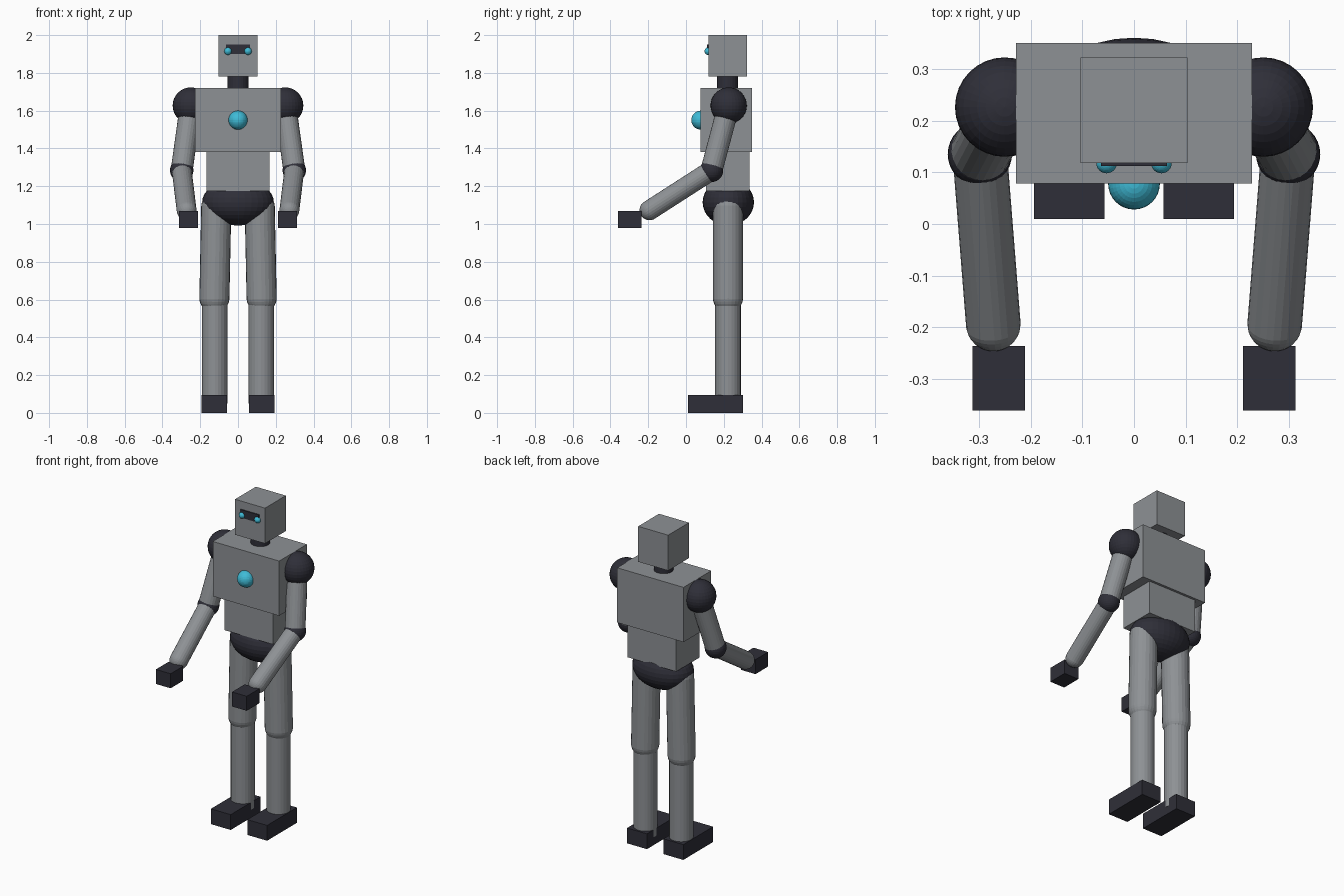
import bpy
from mathutils import Vector

cube = bpy.data.objects.get("Cube")
if cube:
    bpy.data.objects.remove(cube, do_unlink=True)


def material(name, colour):
    mat = bpy.data.materials.new(name)
    mat.use_nodes = True
    mat.diffuse_color = (*colour, 1)
    mat.node_tree.nodes["Principled BSDF"].inputs["Base Color"].default_value = (*colour, 1)
    return mat


GREY = material("metal grey", (0.27, 0.285, 0.30))
DARK = material("dark joint", (0.028, 0.028, 0.04))
CYAN = material("glowing cyan", (0.05, 0.50, 0.68))


def finish(name, mat):
    obj = bpy.context.object
    obj.name = name
    obj.data.materials.append(mat)
    return obj


def box(name, mat, low, high):
    low, high = Vector(low), Vector(high)
    bpy.ops.mesh.primitive_cube_add(size=1, location=(low + high) / 2)
    obj = finish(name, mat)
    obj.scale = high - low
    return obj


def ball(name, mat, centre, radii):
    bpy.ops.mesh.primitive_uv_sphere_add(segments=32, ring_count=16, radius=1, location=centre)
    obj = finish(name, mat)
    obj.scale = radii if isinstance(radii, tuple) else (radii,) * 3
    return obj


def rod(name, mat, start, end, radius, capped=False):
    """Cylinder between two points; capped adds half-sphere ends."""
    start, end = Vector(start), Vector(end)
    axis = end - start
    turn = axis.to_track_quat("Z", "Y").to_euler()
    if capped:
        # Sphere whose two halves are pulled apart along its axis
        bpy.ops.mesh.primitive_uv_sphere_add(segments=24, ring_count=17, radius=radius,
                                             location=(start + end) / 2, rotation=turn)
        for v in bpy.context.object.data.vertices:
            v.co.z += axis.length / 2 * (1 if v.co.z > 0 else -1)
    else:
        bpy.ops.mesh.primitive_cylinder_add(vertices=24, radius=radius, depth=axis.length,
                                            location=(start + end) / 2, rotation=turn)
    return finish(name, mat)


# Head and neck
box("head", GREY, (-0.103, 0.118, 1.78), (0.103, 0.322, 2.0))
box("visor", DARK, (-0.064, 0.112, 1.90), (0.064, 0.121, 1.95))
rod("neck", DARK, (0, 0.22, 1.70), (0, 0.22, 1.80), 0.055)

# Body
box("chest", GREY, (-0.228, 0.078, 1.38), (0.228, 0.35, 1.72))
ball("chest_light", CYAN, (0, 0.078, 1.55), 0.05)
box("waist", GREY, (-0.167, 0.106, 1.175), (0.167, 0.335, 1.38))
ball("pelvis", DARK, (0, 0.224, 1.115), (0.19, 0.136, 0.123))

# Paired parts, left on +x
for side, s in (("left", 1), ("right", -1)):
    ball(side + "_eye", CYAN, (s * 0.053, 0.118, 1.915), 0.02)

    shoulder = (s * 0.25, 0.226, 1.627)
    elbow = (s * 0.298, 0.135, 1.284)
    wrist = (s * 0.272, -0.193, 1.073)
    ball(side + "_shoulder", DARK, shoulder, 0.096)
    rod(side + "_upper_arm", GREY, shoulder, elbow, 0.058)
    ball(side + "_elbow", DARK, elbow, 0.062)
    rod(side + "_forearm", GREY, elbow, wrist, 0.053, True)
    hand_x = sorted((s * 0.211, s * 0.312))
    box(side + "_hand", DARK, (hand_x[0], -0.36, 0.98), (hand_x[1], -0.236, 1.07))

    rod(side + "_thigh", GREY, (s * 0.115, 0.222, 1.09), (s * 0.125, 0.222, 0.61), 0.08, True)
    rod(side + "_shin", GREY, (s * 0.123, 0.222, 0.05), (s * 0.123, 0.222, 0.61), 0.068)
    foot_x = sorted((s * 0.057, s * 0.193))
    box(side + "_foot", DARK, (foot_x[0], 0.01, 0), (foot_x[1], 0.302, 0.095))
